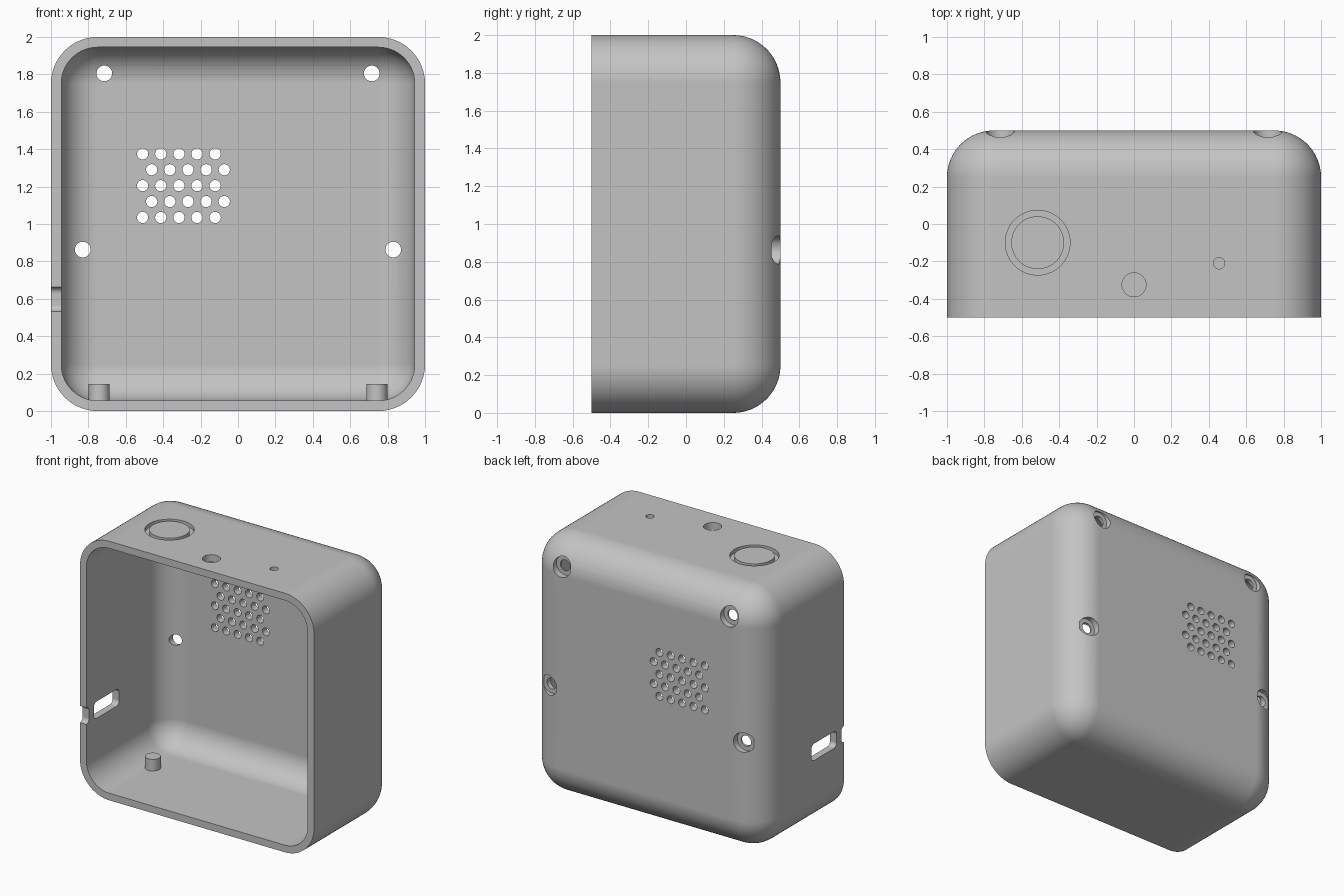
import bpy, bmesh, math
from mathutils import Matrix, Vector

if "Cube" in bpy.data.objects:
    bpy.data.objects.remove(bpy.data.objects["Cube"])

mat = bpy.data.materials.new("light grey plastic")
mat.use_nodes = True
grey = (0.55, 0.55, 0.55, 1)
mat.diffuse_color = grey
mat.node_tree.nodes["Principled BSDF"].inputs["Base Color"].default_value = grey

CORE = 0.75          # centre of every corner arc, from the middle of the case
RADIUS, WALL = 0.25, 0.055
FRONT, BACK, MID_Z = -0.5, 0.5, 1.0
SEGS = 16


def make_object(name, bm):
    bmesh.ops.recalc_face_normals(bm, faces=bm.faces)
    mesh = bpy.data.meshes.new(name)
    bm.to_mesh(mesh)
    bm.free()
    mesh.materials.append(mat)
    obj = bpy.data.objects.new(name, mesh)
    bpy.context.collection.objects.link(obj)
    return obj


def rounded_block(name, radius, front):
    """Block with rounded corners and a fully rounded back."""
    bm = bmesh.new()
    levels = [(front, radius)]
    for i in range(SEGS + 1):
        t = math.pi / 2 * i / SEGS
        levels.append((BACK - RADIUS + radius * math.sin(t), radius * math.cos(t)))
    rings = []
    for y, r in levels:
        ring = []
        for q, (sx, sz) in enumerate(((1, 1), (-1, 1), (-1, -1), (1, -1))):
            for i in range(SEGS + 1):
                a = math.pi / 2 * (q + i / SEGS)
                ring.append(bm.verts.new((sx * CORE + r * math.cos(a), y,
                                          MID_Z + sz * CORE + r * math.sin(a))))
        rings.append(ring)
    n = len(rings[0])
    for a, b in zip(rings, rings[1:]):
        for i in range(n):
            j = (i + 1) % n
            bm.faces.new((a[i], a[j], b[j], b[i]))
    bm.faces.new(rings[0])
    bm.faces.new(rings[-1])
    bmesh.ops.remove_doubles(bm, verts=bm.verts, dist=1e-5)
    return make_object(name, bm)


def add_cylinder(bm, start, end, radius, segments=32):
    start, end = Vector(start), Vector(end)
    axis = end - start
    turn = axis.to_track_quat("Z", "Y").to_matrix().to_4x4()
    bmesh.ops.create_cone(bm, cap_ends=True, segments=segments, radius1=radius,
                          radius2=radius, depth=axis.length,
                          matrix=Matrix.Translation((start + end) / 2) @ turn)


def add_slot(bm, y0, y1, z0, z1, r):
    """Rounded rectangle pushed through the right wall."""
    pts = []
    corners = ((y1 - r, z1 - r), (y0 + r, z1 - r), (y0 + r, z0 + r), (y1 - r, z0 + r))
    for q, (cy, cz) in enumerate(corners):
        for i in range(9):
            a = math.pi / 2 * (q + i / 8)
            pts.append((cy + r * math.cos(a), cz + r * math.sin(a)))
    face = bm.faces.new([bm.verts.new((-1.1, y, z)) for y, z in pts])
    out = bmesh.ops.extrude_face_region(bm, geom=[face])
    moved = [v for v in out["geom"] if isinstance(v, bmesh.types.BMVert)]
    bmesh.ops.translate(bm, verts=moved, vec=(0.25, 0, 0))


def cut(target, cutter):
    cutter.hide_render = True
    mod = target.modifiers.new("cut", "BOOLEAN")
    mod.operation, mod.solver, mod.object = "DIFFERENCE", "EXACT", cutter
    bpy.context.view_layer.objects.active = target
    bpy.ops.object.modifier_apply(modifier=mod.name)
    bpy.data.objects.remove(cutter)


# hollow case, open at the front
case = rounded_block("case_shell", RADIUS, FRONT)
cut(case, rounded_block("cavity_cutter", RADIUS - WALL, FRONT - 0.2))

# counterbores for the screws, and the pocket around the button
screws = [(s * x, z) for s in (-1, 1) for x, z in ((0.715, 1.805), (0.83, 0.863))]
bm = bmesh.new()
for x, z in screws:
    add_cylinder(bm, (x, 0.452, z), (x, 0.6, z), 0.075)
add_cylinder(bm, (-0.515, -0.1, 1.97), (-0.515, -0.1, 2.1), 0.173, 64)
cut(case, make_object("counterbore_cutter", bm))

# through holes: screws, speaker grille, top holes, side slot and rim notch
bm = bmesh.new()
for x, z in screws:
    add_cylinder(bm, (x, 0.3, z), (x, 0.6, z), 0.042)
for row in range(5):
    for col in range(5):
        x = -0.51 + 0.097 * col + 0.0485 * (row % 2)
        z = 1.035 + 0.085 * row
        add_cylinder(bm, (x, 0.35, z), (x, 0.6, z), 0.03, 24)
for x, y, r in ((0, -0.325, 0.064), (0.455, -0.21, 0.03)):
    add_cylinder(bm, (x, y, 1.85), (x, y, 2.1), r)
add_slot(bm, -0.41, -0.10, 0.533, 0.663, 0.035)
add_slot(bm, -0.7, -0.467, 0.533, 0.663, 0.035)
cut(case, make_object("hole_cutter", bm))

# round button set flush in the top pocket
bm = bmesh.new()
add_cylinder(bm, (-0.515, -0.1, 1.965), (-0.515, -0.1, 2.0), 0.141, 64)
button = make_object("top_button", bm)

# locating pegs on the floor
parts = [case, button]
for side, sx in (("right", -1), ("left", 1)):
    bm = bmesh.new()
    add_cylinder(bm, (sx * 0.742, 0.02, 0.04), (sx * 0.742, 0.02, 0.145), 0.056)
    parts.append(make_object(side + "_floor_peg", bm))

bpy.ops.object.select_all(action="DESELECT")
for obj in parts:
    obj.select_set(True)
bpy.context.view_layer.objects.active = case
bpy.ops.object.shade_smooth_by_angle(angle=math.radians(30))
case.modifiers.new("clean_shading", "WEIGHTED_NORMAL").keep_sharp = True
